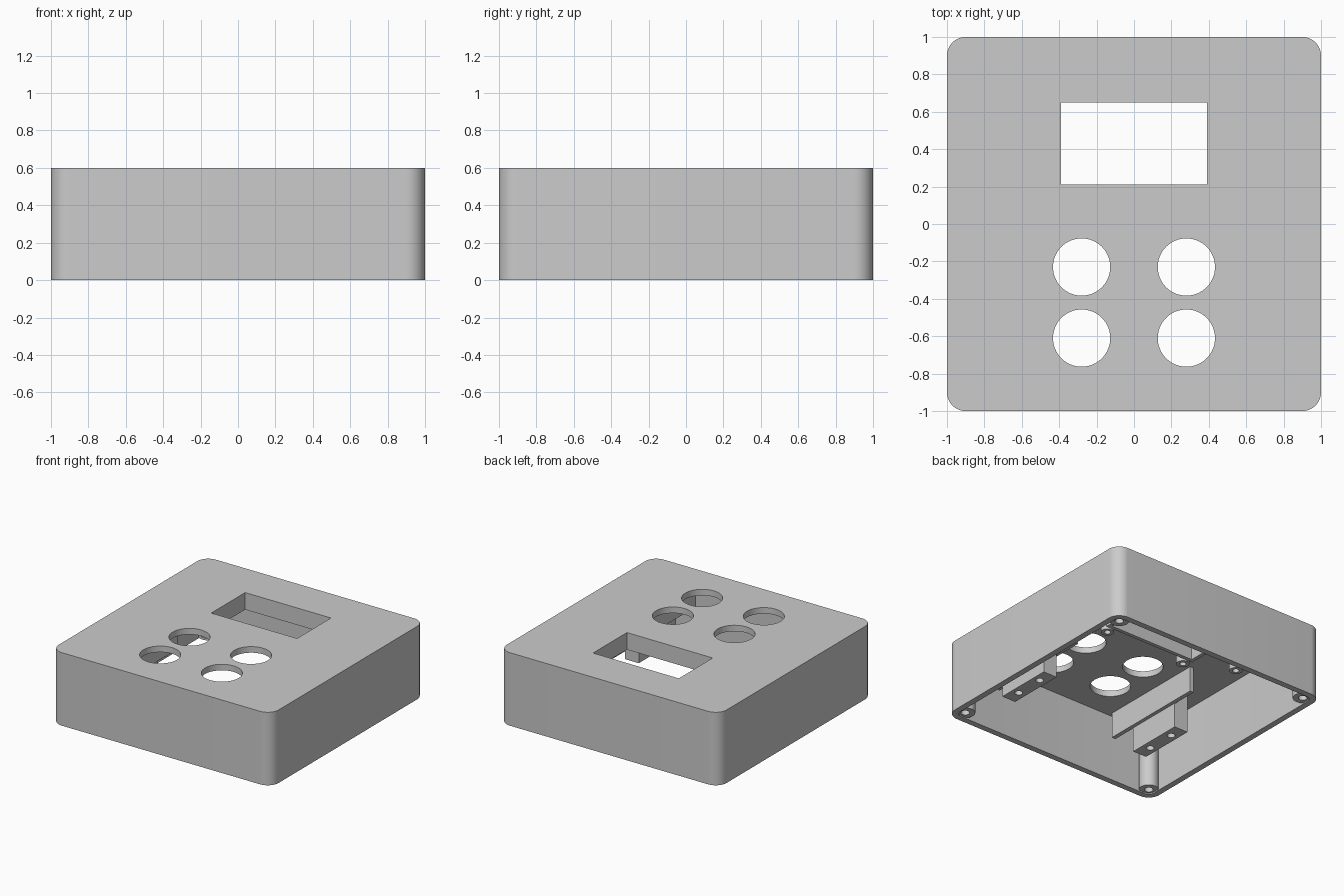
import bpy, bmesh
from math import sin, cos, pi, radians

start_cube = bpy.data.objects.get("Cube")
if start_cube:
    bpy.data.objects.remove(start_cube, do_unlink=True)

grey = bpy.data.materials.new("plain_grey")
grey.use_nodes = True
grey.diffuse_color = (0.6, 0.6, 0.6, 1)
grey.node_tree.nodes["Principled BSDF"].inputs["Base Color"].default_value = grey.diffuse_color

HEIGHT, CEILING = 0.6, 0.55


def make_object(name, bm):
    bmesh.ops.recalc_face_normals(bm, faces=bm.faces)
    mesh = bpy.data.meshes.new(name)
    bm.to_mesh(mesh)
    bm.free()
    mesh.materials.append(grey)
    obj = bpy.data.objects.new(name, mesh)
    bpy.context.collection.objects.link(obj)
    return obj


def prism(name, outline, z0, z1):
    """Extrude a flat outline from z0 up to z1."""
    bm = bmesh.new()
    face = bm.faces.new([bm.verts.new((x, y, z0)) for x, y in outline])
    top = bmesh.ops.extrude_face_region(bm, geom=[face])["geom"]
    verts = [v for v in top if isinstance(v, bmesh.types.BMVert)]
    bmesh.ops.translate(bm, verts=verts, vec=(0, 0, z1 - z0))
    return make_object(name, bm)


def circle(x, y, r, n=48):
    return [(x + r * cos(2 * pi * i / n), y + r * sin(2 * pi * i / n)) for i in range(n)]


def rectangle(x0, x1, y0, y1):
    return [(x0, y0), (x1, y0), (x1, y1), (x0, y1)]


def rounded_square(half, r, steps=12):
    points = []
    for k, (sx, sy) in enumerate([(1, 1), (-1, 1), (-1, -1), (1, -1)]):
        for i in range(steps + 1):
            a = (k + i / steps) * pi / 2
            points.append((sx * (half - r) + r * cos(a), sy * (half - r) + r * sin(a)))
    return points


def cut(obj, cutters):
    """Subtract each cutter, bake the result and remove the cutters."""
    for cutter in cutters:
        mod = obj.modifiers.new("cut", "BOOLEAN")
        mod.operation, mod.solver, mod.object = "DIFFERENCE", "EXACT", cutter
    graph = bpy.context.evaluated_depsgraph_get()
    baked = bpy.data.meshes.new_from_object(obj.evaluated_get(graph))
    obj.modifiers.clear()
    obj.data = baked
    for cutter in cutters:
        bpy.data.objects.remove(cutter, do_unlink=True)


def smooth(obj):
    bpy.ops.object.select_all(action="DESELECT")
    obj.select_set(True)
    bpy.context.view_layer.objects.active = obj
    bpy.ops.object.shade_smooth_by_angle(angle=radians(30))


def screw_post(name, x, y, z, r, hole_r, depth):
    """Round post hanging from the ceiling with a blind screw hole."""
    post = prism(name, circle(x, y, r), z, CEILING + 0.02)
    cut(post, [prism("hole_cutter", circle(x, y, hole_r, 24), z - 0.1, z + depth)])
    smooth(post)


# Open-bottomed case with a display window and four button holes
case = prism("case_shell", rounded_square(1, 0.1), 0, HEIGHT)
cutters = [prism("cavity_cutter", rounded_square(0.95, 0.05), -0.1, CEILING),
           prism("window_cutter", rectangle(-0.39, 0.39, 0.21, 0.65), 0.4, 0.8)]
for x in (-0.28, 0.28):
    for y in (-0.23, -0.61):
        cutters.append(prism("button_cutter", circle(x, y, 0.153, 64), 0.4, 0.8))
cut(case, cutters)
smooth(case)

# Deep frame under the window
frame = prism("window_frame", rectangle(-0.42, 0.42, 0.18, 0.68), 0.46, CEILING + 0.02)
cut(frame, [prism("frame_cutter", rectangle(-0.39, 0.39, 0.21, 0.65), 0.3, 0.8)])

for side, s in (("left", 1), ("right", -1)):
    # Case screw posts in the corners
    for end, y in (("front", -0.9), ("back", 0.9)):
        screw_post(f"corner_post_{end}_{side}", s * 0.9, y, 0.01, 0.075, 0.033, 0.3)

    # Display mounting posts
    for end, y in (("front", 0.13), ("back", 0.73)):
        screw_post(f"display_post_{end}_{side}", s * 0.37, y, 0.45, 0.05, 0.025, 0.07)
    screw_post(f"board_post_{side}", s * 0.63, 0.44, 0.35, 0.05, 0.025, 0.15)

    # Button board bracket with two screw holes
    x0, x1 = sorted((s * 0.58, s * 0.705))
    bracket = prism(f"button_bracket_{side}", rectangle(x0, x1, -0.7, -0.215), 0.135, CEILING + 0.02)
    cut(bracket, [prism("hole_cutter", circle(s * 0.645, y, 0.03, 24), 0, 0.35)
                  for y in (-0.58, -0.335)])
    smooth(bracket)

    # Guide rib beside the buttons
    x0, x1 = sorted((s * 0.55, s * 0.585))
    prism(f"guide_rib_{side}", rectangle(x0, x1, -0.915, 0), 0.34, CEILING + 0.02)
